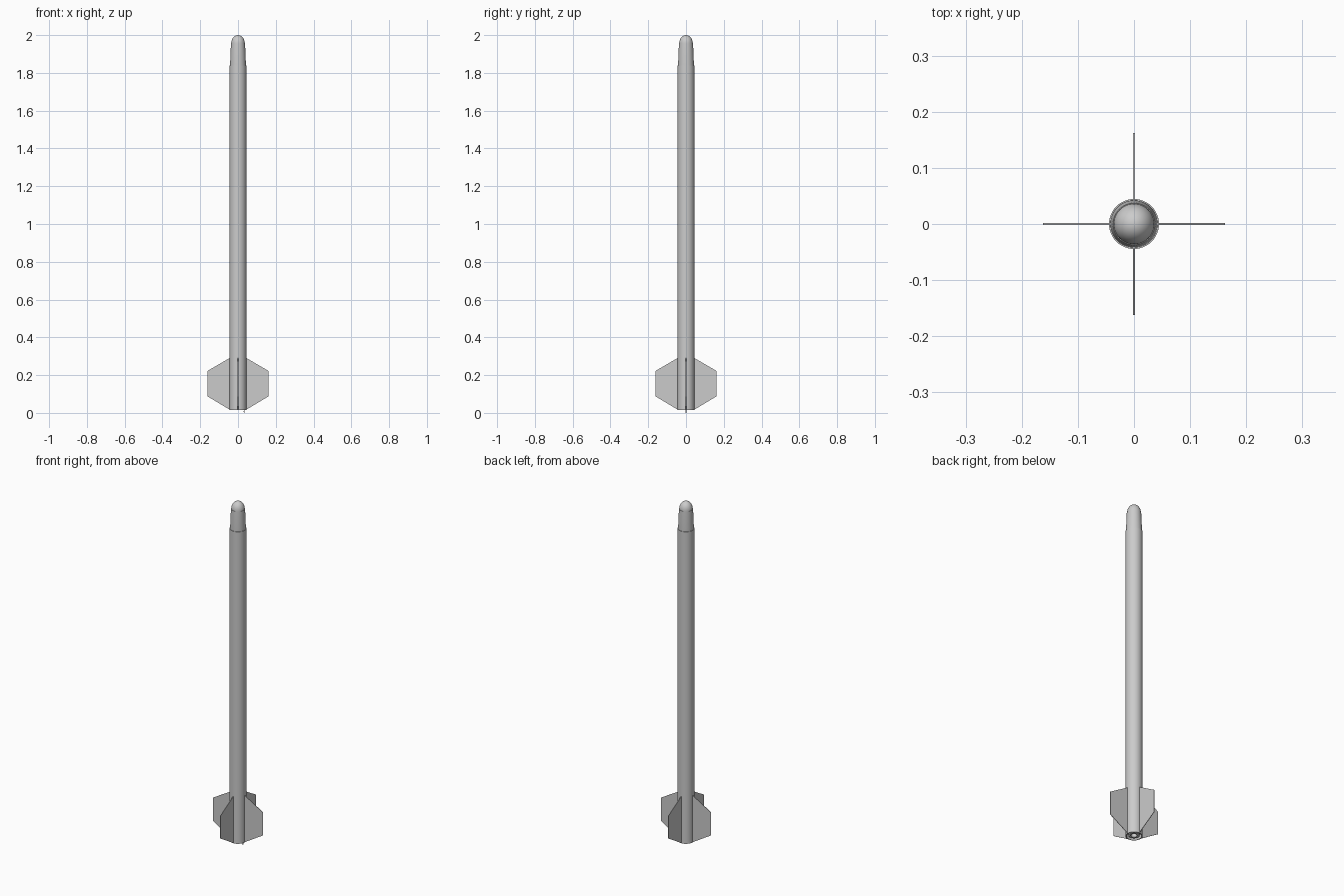
import bpy
import bmesh
import math
from mathutils import Matrix

cube = bpy.data.objects.get("Cube")
if cube:
    bpy.data.objects.remove(cube, do_unlink=True)

grey = bpy.data.materials.new("plain grey")
grey.use_nodes = True
colour = (0.6, 0.6, 0.6, 1)
grey.diffuse_color = colour
grey.node_tree.nodes["Principled BSDF"].inputs["Base Color"].default_value = colour


def add_object(name, bm, smooth=False):
    bmesh.ops.recalc_face_normals(bm, faces=bm.faces)
    mesh = bpy.data.meshes.new(name)
    bm.to_mesh(mesh)
    bm.free()
    mesh.materials.append(grey)
    obj = bpy.data.objects.new(name, mesh)
    bpy.context.collection.objects.link(obj)
    if smooth:
        bpy.ops.object.select_all(action='DESELECT')
        bpy.context.view_layer.objects.active = obj
        obj.select_set(True)
        bpy.ops.object.shade_smooth_by_angle(angle=math.radians(35))
    return obj


def lathe(name, profile, closed=False):
    """Spin a (radius, height) profile round the z axis."""
    bm = bmesh.new()
    verts = [bm.verts.new((r, 0, z)) for r, z in profile]
    pairs = list(zip(verts, verts[1:]))
    if closed:
        pairs.append((verts[-1], verts[0]))
    edges = [bm.edges.new(p) for p in pairs]
    bmesh.ops.spin(bm, geom=verts + edges, cent=(0, 0, 0), axis=(0, 0, 1),
                   angle=math.tau, steps=48)
    bmesh.ops.remove_doubles(bm, verts=bm.verts, dist=0.00001)
    return add_object(name, bm, smooth=True)


def box(name, size, centre):
    bm = bmesh.new()
    bmesh.ops.create_cube(bm, size=1, matrix=Matrix.Translation(centre)
                          @ Matrix.Diagonal((*size, 1)))
    return add_object(name, bm)


# Long body tube, open at both ends
BASE, SHOULDER, RADIUS = 0.016, 1.84, 0.0445
lathe("body_tube", [(RADIUS, BASE), (RADIUS, SHOULDER),
                    (0.040, SHOULDER), (0.040, BASE)], closed=True)

# Tapered nose, then a rounded tip on a narrow ledge
lathe("nose_cone", [(0, 1.80), (0.040, 1.80), (0.042, SHOULDER),
                    (0.0375, 1.955), (0, 1.955)])
dome = [(0.036 * math.cos(a), 1.955 + 0.045 * math.sin(a))
        for a in (math.pi / 2 * i / 12 for i in range(12))]
lathe("nose_tip", dome + [(0, 2.0)])

# Motor set inside the tail with a hollow nozzle
lathe("motor", [(0, 0.045), (0.012, 0.045), (0.016, 0.02), (0.029, 0.02),
                (0.029, 0.30), (0, 0.30)])
lathe("motor_mount_ring", [(0.029, 0.04), (0.0405, 0.04),
                           (0.0405, 0.06), (0.029, 0.06)], closed=True)

# Small retaining hook at the tail
box("motor_hook", (0.003, 0.007, 0.06), (0.032, 0, 0.03))
box("motor_hook_lip", (0.008, 0.007, 0.003), (0.0295, 0, 0.0085))

# Four swept fins
outline = [(0.042, BASE), (0.162, 0.088), (0.162, 0.222), (0.042, 0.292)]
for i, side in enumerate(("left", "back", "right", "front")):
    bm = bmesh.new()
    face = bm.faces.new([bm.verts.new((x, -0.0015, z)) for x, z in outline])
    grown = bmesh.ops.extrude_face_region(bm, geom=[face])["geom"]
    bmesh.ops.translate(bm, vec=(0, 0.003, 0), verts=[
        v for v in grown if isinstance(v, bmesh.types.BMVert)])
    bmesh.ops.rotate(bm, verts=bm.verts, cent=(0, 0, 0),
                     matrix=Matrix.Rotation(i * math.pi / 2, 3, 'Z'))
    add_object(side + "_fin", bm)
